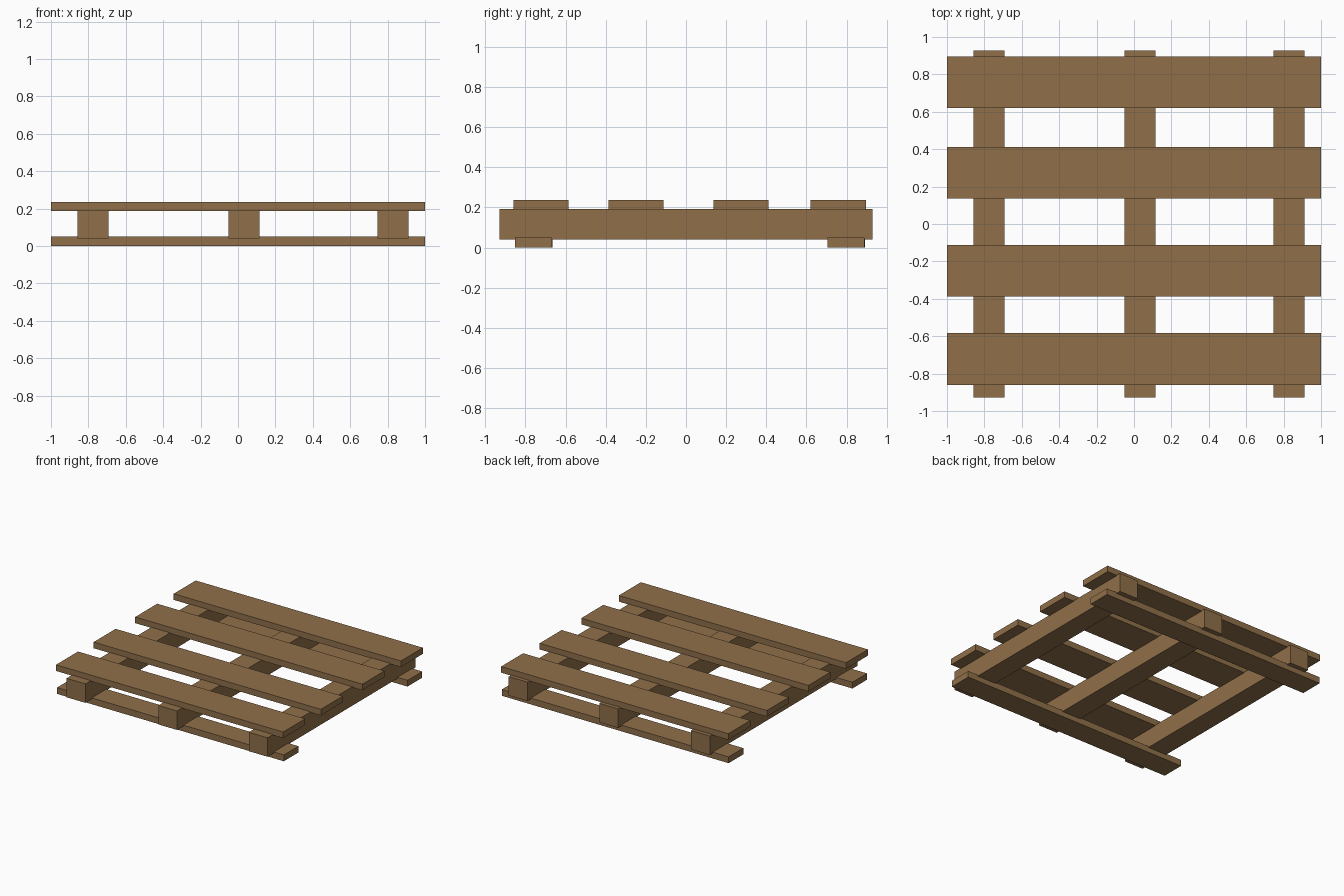
import bpy
import bmesh
import math
from mathutils import Matrix

if "Cube" in bpy.data.objects:
    bpy.data.objects.remove(bpy.data.objects["Cube"])

wood = bpy.data.materials.new("brown wood")
wood.diffuse_color = (0.279, 0.162, 0.068, 1.0)
wood.use_nodes = True
wood.node_tree.nodes["Principled BSDF"].inputs["Base Color"].default_value = wood.diffuse_color


def board(name, x, y, z, turn=0.0):
    """Box between (min, max) limits on each axis, optionally turned about z."""
    size = [b - a for a, b in (x, y, z)]
    centre = [(a + b) / 2 for a, b in (x, y, z)]
    bm = bmesh.new()
    bmesh.ops.create_cube(bm, size=1.0, matrix=Matrix.Diagonal((*size, 1.0)))
    mesh = bpy.data.meshes.new(name)
    bm.to_mesh(mesh)
    bm.free()
    mesh.materials.append(wood)
    obj = bpy.data.objects.new(name, mesh)
    obj.location = centre
    obj.rotation_euler.z = turn
    bpy.context.collection.objects.link(obj)


# Top deck slats, unevenly spaced
for i, y in enumerate((-0.722, -0.249, 0.274, 0.758)):
    board(f"top_slat_{i + 1}", (-1, 1), (y - 0.138, y + 0.138), (0.187, 0.236))

# Three stringers running front to back
for side, x in (("left", -0.776), ("middle", 0.031), ("right", 0.828)):
    board(f"{side}_stringer", (x - 0.083, x + 0.083), (-0.928, 0.928), (0.041, 0.192))

# Two narrower boards underneath, very slightly skewed
for side, y in (("front", -0.758), ("back", 0.798)):
    board(f"{side}_bottom_board", (-1, 1), (y - 0.092, y + 0.092), (0, 0.05),
          math.radians(-0.12))
